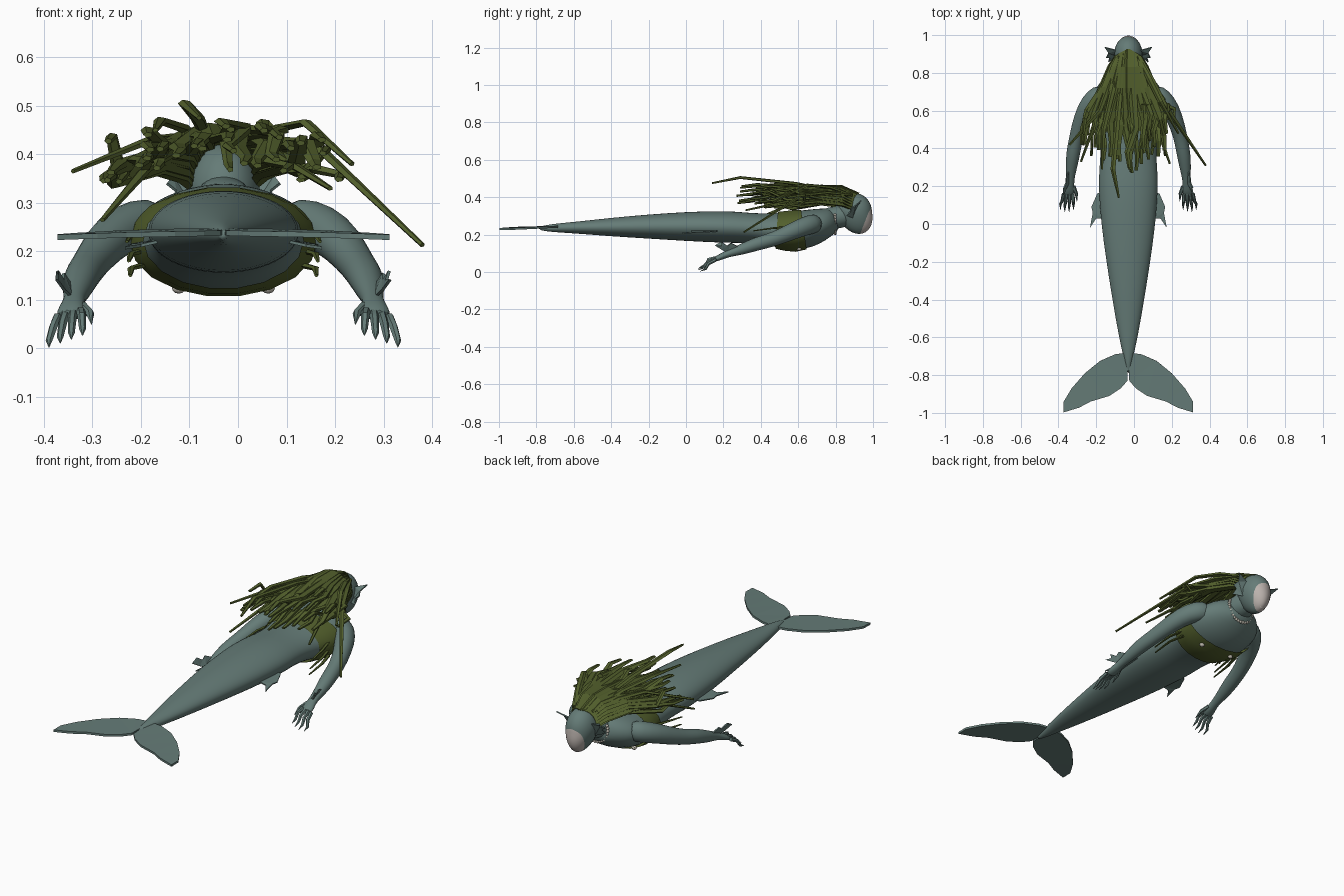
import bpy, bmesh, math, random
from mathutils import Vector

random.seed(4)
CENTRE_X = -0.03

default_cube = bpy.data.objects.get("Cube")
if default_cube:
    bpy.data.objects.remove(default_cube, do_unlink=True)


def make_material(name, red, green, blue):
    material = bpy.data.materials.new(name)
    material.use_nodes = True
    colour = (red, green, blue, 1)
    material.diffuse_color = colour
    shader = material.node_tree.nodes["Principled BSDF"]
    shader.inputs["Base Color"].default_value = colour
    shader.inputs["Roughness"].default_value = 0.8
    return material


skin = make_material("sea green skin", 0.13, 0.20, 0.185)
weed = make_material("olive weed", 0.085, 0.115, 0.025)
pale = make_material("pale face", 0.50, 0.45, 0.42)
pearl = make_material("pearl", 0.55, 0.52, 0.45)


def finish(name, bm, *materials, smooth=True, subdivide=False):
    """Turn a bmesh into an object on the model's centre line."""
    bmesh.ops.recalc_face_normals(bm, faces=bm.faces)
    mesh = bpy.data.meshes.new(name.replace(" ", "_"))
    bm.to_mesh(mesh)
    bm.free()
    for material in materials:
        mesh.materials.append(material)
    if smooth:
        mesh.polygons.foreach_set("use_smooth", [True] * len(mesh.polygons))
        mesh.set_sharp_from_angle(angle=math.radians(50))
    obj = bpy.data.objects.new(mesh.name, mesh)
    bpy.context.scene.collection.objects.link(obj)
    obj.location.x = CENTRE_X
    if subdivide:
        modifier = obj.modifiers.new("rounding", "SUBSURF")
        modifier.levels = modifier.render_levels = 1
    return obj


def add_tube(bm, stations, sides, capped=True):
    """Stations are (x, y, z, half width, half height) along a path."""
    points = [Vector(s[:3]) for s in stations]
    rings = []
    for i, (*_, wide, high) in enumerate(stations):
        along = points[min(i + 1, len(points) - 1)] - points[max(i - 1, 0)]
        side = along.cross(Vector((0, 0, 1))).normalized()
        lift = side.cross(along).normalized()
        ring = []
        for k in range(sides):
            a = math.tau * k / sides
            ring.append(bm.verts.new(points[i] + side * wide * math.cos(a) + lift * high * math.sin(a)))
        rings.append(ring)
    for low, top in zip(rings, rings[1:]):
        for k in range(sides):
            n = (k + 1) % sides
            bm.faces.new((low[k], low[n], top[n], top[k]))
    if capped:
        bm.faces.new(rings[0])
        bm.faces.new(rings[-1])


def tube(name, stations, sides, material, capped=True, **options):
    bm = bmesh.new()
    add_tube(bm, stations, sides, capped)
    return finish(name, bm, material, **options)


def plate(name, outline, material, thickness=0.006):
    """A thin fin from an outline of points."""
    bm = bmesh.new()
    face = bm.faces.new([bm.verts.new(p) for p in outline])
    bmesh.ops.triangulate(bm, faces=[face])
    obj = finish(name, bm, material, smooth=False)
    modifier = obj.modifiers.new("thickness", "SOLIDIFY")
    modifier.thickness = thickness
    modifier.offset = 0
    return obj


def ball(bm, centre, size, segments=8):
    made = bmesh.ops.create_uvsphere(bm, u_segments=segments, v_segments=max(6, segments * 2 // 3), radius=1)
    for v in made["verts"]:
        v.co = Vector(c + s * p for c, s, p in zip(centre, size, v.co))


# Body and tail, as (y, bottom, top, half width)
profile = [(-0.79, .224, .242, .008), (-0.72, .213, .257, .022), (-0.6, .207, .267, .05),
           (-0.4, .19, .29, .085), (-0.2, .178, .308, .117), (0, .165, .322, .145),
           (0.2, .155, .328, .16), (0.3, .155, .32, .154), (0.4, .15, .312, .146),
           (0.5, .13, .318, .16), (0.58, .113, .325, .182), (0.66, .13, .335, .19),
           (0.72, .165, .343, .178), (0.77, .2, .345, .13), (0.81, .23, .34, .06)]
body = [(0, y, (low + top) / 2, wide, (top - low) / 2) for y, low, top, wide in profile]
tube("body_and_tail", body, 24, skin, subdivide=True)
tube("neck", [(0, .72, .285, .1, .055), (0, .79, .285, .068, .064), (0, .9, .315, .056, .06)], 16, skin, subdivide=True)

# Weed top wrapped around the chest
chest = [(0, .485, .223, .165, .1), (0, .53, .22, .18, .108), (0, .58, .219, .193, .113), (0, .63, .226, .196, .108)]
tube("weed_top", chest, 18, weed, capped=False)

# Head, its rings set around the face so that the pale mask has a clean rim
bm = bmesh.new()
facing = Vector((0, .8, -.6))
turn = Vector((0, 0, 1)).rotation_difference(facing)
bmesh.ops.create_uvsphere(bm, u_segments=28, v_segments=22, radius=1)
for v in bm.verts:
    v.co.rotate(turn)
for face in bm.faces:
    face.material_index = int(face.calc_center_median().dot(facing) > .67)
for v in bm.verts:
    drop = max(0, -v.co.z)
    v.co = Vector((v.co.x * (.075 - .017 * drop), .9 + .094 * v.co.y + .025 * drop, .322 + .1 * v.co.z - .018 * drop))
finish("head", bm, skin, pale)

# Nose, lips, chin and cheeks
bm = bmesh.new()
ball(bm, (0, .98, .278), (.01, .016, .013))
ball(bm, (0, .98, .297), (.007, .012, .02))
ball(bm, (0, .967, .247), (.018, .01, .006))
ball(bm, (0, .953, .223), (.018, .014, .012))
for side in (1, -1):
    ball(bm, (side * .031, .953, .268), (.016, .012, .015))
finish("facial_features", bm, pale)

# Bead necklace hanging around the throat
bm = bmesh.new()
for k in range(21):
    a = math.radians(70 + 11 * k)
    ball(bm, (.074 * math.sin(a), .797, .28 + .074 * math.cos(a)), (.008, .008, .008), 6)
finish("bead_necklace", bm, pearl)

# Paired parts
for side, label in ((1, "left"), (-1, "right")):
    def flip(points):
        return [(side * p[0], *p[1:]) for p in points]

    # Arm from shoulder to palm
    arm = [(.13, .705, .262, .045, .05), (.18, .672, .256, .052, .054), (.225, .61, .236, .05, .05),
           (.262, .515, .193, .041, .042), (.28, .44, .166, .037, .038), (.293, .37, .148, .038, .037),
           (.303, .29, .118, .03, .029), (.308, .23, .1, .02, .019), (.312, .19, .083, .028, .018),
           (.318, .15, .064, .032, .013)]
    tube(label + "_arm", flip(arm), 14, skin, subdivide=True)

    # Clawed fingers and thumb, the inner ones held higher
    bm = bmesh.new()
    for k in range(4):
        spread = k - 1.5
        root = .318 + spread * .016
        tip = .325 + spread * .023
        reach = .075 + .01 * abs(spread)
        roll = .008 * (1.5 - spread)
        add_tube(bm, flip([(root, .16, .064 + roll / 2, .01, .01), ((root + tip) / 2, .12, .044 + roll, .009, .009),
                           (tip, reach + .015, .016 + roll, .007, .007), (tip, reach - .015, .003 + roll, .001, .001)]), 6)
    add_tube(bm, flip([(.292, .2, .088, .012, .01), (.275, .16, .072, .009, .009), (.272, .12, .05, .001, .001)]), 6)
    finish(label + "_fingers", bm, skin)

    # Spiny forearm fin
    plate(label + "_forearm_fin", flip([(.31, .3, .125), (.33, .24, .155), (.33, .22, .14), (.342, .19, .16),
                                        (.336, .19, .14), (.344, .155, .142), (.328, .19, .12), (.312, .22, .105)]), skin)
    # Ear fin
    plate(label + "_ear_fin", flip([(.064, .92, .36), (.126, .937, .382), (.105, .905, .355), (.117, .88, .34),
                                    (.098, .88, .325), (.105, .858, .3), (.064, .89, .29)]), skin)
    # Hip fin
    plate(label + "_hip_fin", flip([(.145, .17, .22), (.165, .16, .218), (.195, .09, .212), (.188, .06, .212),
                                    (.203, -.02, .207), (.17, .03, .212), (.135, .03, .22)]), skin)
    # Tail fluke
    plate(label + "_fluke", flip([(0, -.68, .242), (.07, -.69, .242), (.15, -.725, .24), (.23, -.79, .237),
                                  (.3, -.87, .233), (.342, -.94, .23), (.342, -.997, .229), (.26, -.972, .232),
                                  (.2, -.94, .234), (.1, -.91, .236), (.04, -.87, .237), (.005, -.83, .238)]), skin, .011)
    # Loose weed strips and shell stud on the top
    bm = bmesh.new()
    for level in (.17, .2, .24):
        add_tube(bm, flip([(.17, .55, level, .01, .006), (.19, .47, level - .005, .008, .005),
                           (.175 + level / 10, .36, level - .02, .004, .003)]), 5)
    finish(label + "_weed_strips", bm, weed, smooth=False)
    bm = bmesh.new()
    ball(bm, (side * .092, .605, .124), (.014, .012, .011))
    finish(label + "_shell_stud", bm, pearl)

# Hair: broad weed strands fanning back from the crown in two layers
bm = bmesh.new()
count = 19
jitter = random.uniform
for layer in (0, 1):
    for k in range(count):
        a = -1.65 + 3.3 * (k + .5 * layer) / count
        across, over = math.sin(a), math.cos(a)
        reach = .2 + .17 * abs(across) + jitter(0, .2) + .05 * layer
        end_x = .2 * across + jitter(-.05, .05)
        end_z = .355 + .05 * over + jitter(-.04, .05) + .015 * layer
        lift = .012 * layer
        wide = jitter(.017, .026)
        bend = jitter(-.025, .025)
        middle = (.72 + reach) / 2
        add_tube(bm, [(.064 * across, .925 - .04 * abs(across), .335 + .083 * over, .012, .006),
                      (.087 * across, .83, .35 + .095 * max(over, 0) + lift, wide, .009),
                      (.135 * across, .72, .365 + .08 * max(over, 0) + lift, wide, .01),
                      ((.17 * across + end_x) / 2 + bend, middle, .365 + .06 * over + lift + bend, wide * .85, .01),
                      (end_x - bend / 2, reach + .08, end_z + .01, wide * .6, .008),
                      (end_x, reach, end_z, wide * .4, .006)], 5)

# Long stray strands, as bend and end points
strays = [((.2, .62, .41), (.41, .31, .213)), ((-.15, .6, .43), (-.31, .42, .365)),
          ((-.08, .29, .505), (-.05, .14, .475)), ((.17, .65, .465), (.265, .48, .38)),
          ((-.16, .58, .37), (-.25, .33, .265)), ((-.13, .5, .47), (-.14, .29, .45)),
          ((.14, .55, .38), (.22, .32, .33))]
for bend, end in strays:
    start = (bend[0] * .3, .89, .41)
    halfway = [(p + q) / 2 for p, q in zip(start, bend)]
    halfway[2] += .015
    add_tube(bm, [(*start, .009, .006), (*halfway, .016, .009), (*bend, .014, .008), (*end, .006, .005)], 5)
finish("weed_hair", bm, weed, smooth=False)
